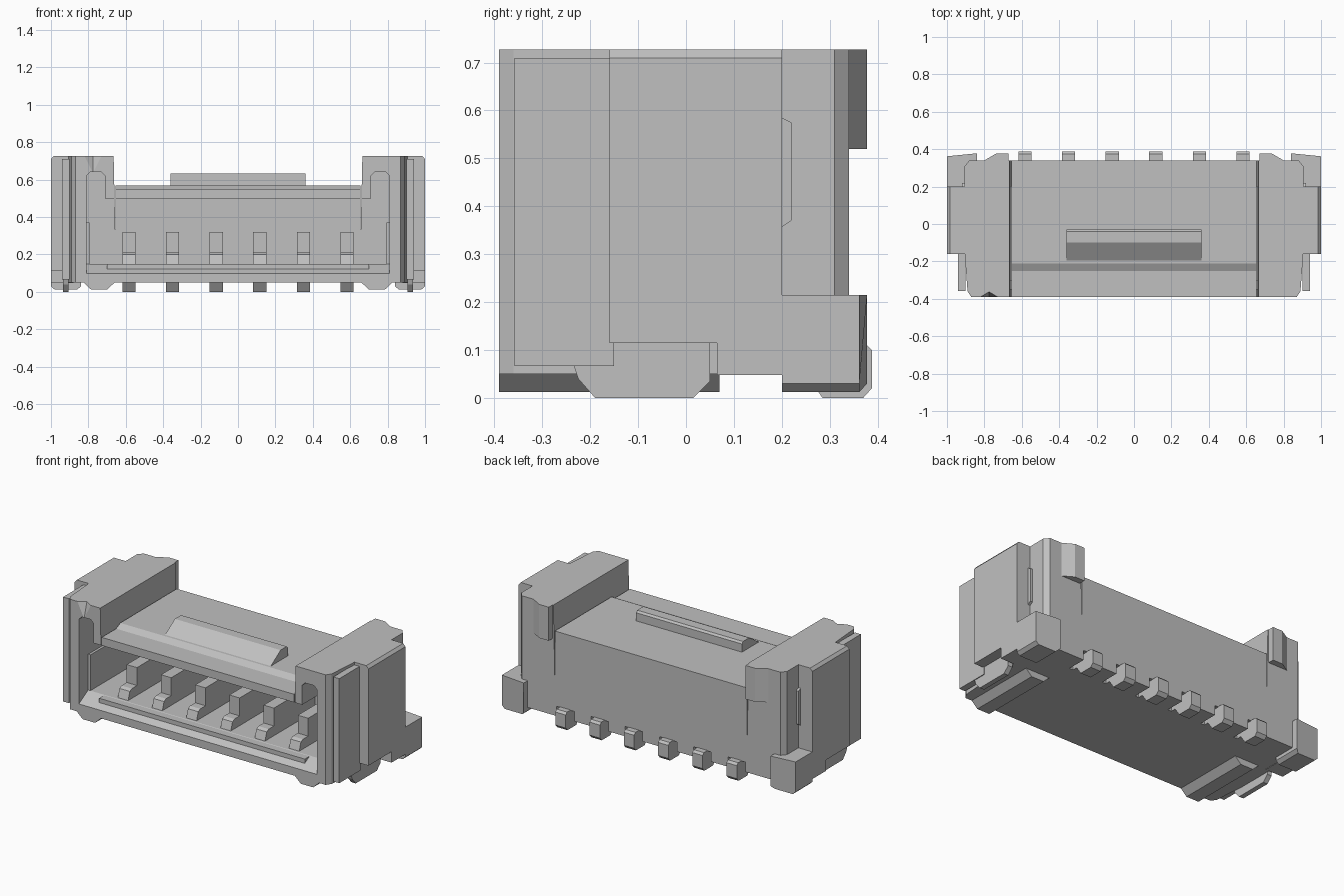
import bpy, bmesh
from mathutils import Vector

if "Cube" in bpy.data.objects:
    bpy.data.objects.remove(bpy.data.objects["Cube"], do_unlink=True)

grey = bpy.data.materials.new("light_grey")
grey.use_nodes = True
COLOUR = (0.53, 0.53, 0.53, 1)
grey.diffuse_color = COLOUR
grey.node_tree.nodes["Principled BSDF"].inputs["Base Color"].default_value = COLOUR


def make(name, bm, mirror=False):
    bmesh.ops.recalc_face_normals(bm, faces=bm.faces)
    me = bpy.data.meshes.new(name)
    bm.to_mesh(me)
    bm.free()
    me.materials.append(grey)
    ob = bpy.data.objects.new(name, me)
    bpy.context.collection.objects.link(ob)
    if mirror:
        ob.modifiers.new("mirror", "MIRROR").use_mirror_merge = False
    return ob


def prism(name, axis, profile, lo, hi, mirror=False, nudge=None):
    """Extrude a profile along an axis; the profile uses the other two axes in order."""
    def place(p, d):
        c = list(p)
        c.insert("xyz".index(axis), d)
        return Vector(c)
    bm = bmesh.new()
    face = bm.faces.new([bm.verts.new(place(p, lo)) for p in profile])
    new = bmesh.ops.extrude_face_region(bm, geom=[face])["geom"]
    step = place((0, 0), hi - lo)
    bmesh.ops.translate(bm, vec=step, verts=[v for v in new if isinstance(v, bmesh.types.BMVert)])
    if nudge:
        for v in bm.verts:
            nudge(v.co)
    return make(name, bm, mirror)


def box(name, x, y, z, mirror=False):
    return prism(name, "z", [(x[0], y[0]), (x[1], y[0]), (x[1], y[1]), (x[0], y[1])], *z, mirror)


def cut(ob, cutters):
    for c in cutters:
        mod = ob.modifiers.new("cut", "BOOLEAN")
        mod.operation, mod.solver, mod.object = "DIFFERENCE", "EXACT", c
    bpy.context.view_layer.update()
    dg = bpy.context.evaluated_depsgraph_get()
    me = bpy.data.meshes.new_from_object(ob.evaluated_get(dg))
    ob.modifiers.clear()
    ob.data = me


# Cutters: the mating cavity, its sloped entry and the notch marking the first pin
half = [(0.81, 0.15), (0.81, 0.62), (0.79, 0.64), (0.73, 0.64), (0.71, 0.62), (0.71, 0.5)]
cavity = prism("cavity_cutter", "y", half + [(-x, z) for x, z in reversed(half)], -0.5, 0.2)
entry = prism("entry_cutter", "x", [(-0.4, 0.093), (-0.4, 0.17), (-0.3, 0.17), (-0.3, 0.15)], -0.81, 0.81)
bm = bmesh.new()
for co in [(-0.825, -0.39, 0.735), (-0.725, -0.39, 0.735), (-0.775, -0.39, 0.635), (-0.775, -0.36, 0.735)]:
    bm.verts.new(co)
bmesh.ops.convex_hull(bm, input=bm.verts)
notch = make("notch_cutter", bm)

# Housing middle: stepped roof, floor and back wall
PINS = [(i - 2.5) * 0.233 for i in range(6)]
middle = prism("housing_middle", "x", [
    (-0.39, 0.05), (0.34, 0.05), (0.34, 0.57), (-0.21, 0.57), (-0.25, 0.55), (-0.39, 0.55)], -0.655, 0.655)
slots = [box("slot_cutter", (x - 0.06, x + 0.06), (0.22, 0.4), (0, 0.11)) for x in PINS]
cut(middle, [cavity, entry] + slots)


# End towers, leaning slightly away from the roof
def lean(co):
    if co.z > 0.6 and co.x < 0.7:
        co.x += 0.015


towers = prism("end_towers", "z", [
    (0.65, -0.39), (0.87, -0.39), (0.89, -0.36), (0.905, -0.16), (0.905, 0.31), (0.88, 0.34),
    (0.65, 0.34)], 0.05, 0.727, True, lean)
cut(towers, [cavity, entry, notch])
for c in [cavity, entry, notch] + slots:
    bpy.data.objects.remove(c, do_unlink=True)

# Roof key and cavity details
prism("roof_key", "x", [(-0.21, 0.56), (-0.1, 0.632), (-0.04, 0.632), (-0.03, 0.62), (-0.03, 0.56)], -0.36, 0.36)
box("entry_step", (-0.7, 0.7), (-0.35, -0.28), (0.1, 0.148))
box("cavity_side_guides", (0.795, 0.82), (-0.3, 0.2), (0.15, 0.37), True)

# Side blocks, back feet, back hooks and bottom rails
prism("side_blocks", "y", [
    (0.88, 0.115), (1, 0.115), (1, 0.71), (0.985, 0.727), (0.88, 0.727)], -0.16, 0.2, True)
box("side_block_base", (0.88, 1), (0.065, 0.2), (0.048, 0.115), True)
prism("back_feet", "y", [
    (0.84, 0.03), (0.86, 0.012), (0.98, 0.012), (1, 0.03), (1, 0.215), (0.84, 0.215)], 0.2, 0.378, True,
    lambda co: setattr(co, "y", 0.362) if co.y > 0.3 and (co.x > 0.99 or co.z < 0.02) else None)
prism("back_hooks", "z", [(0.67, 0.33), (0.67, 0.378), (0.735, 0.378), (0.8, 0.34), (0.8, 0.33)], 0.52, 0.727, True)
prism("bottom_rails", "y", [(0.66, 0.05), (0.7, 0.012), (0.785, 0.012), (0.825, 0.05)], -0.39, 0.07, True)
prism("side_ribs", "x", [(0.19, 0.35), (0.22, 0.37), (0.22, 0.575), (0.19, 0.59)], 0.904, 0.92, True)

# Fitting plates and solder tabs on the ends
box("fitting_plates", (0.9, 0.94), (-0.358, -0.15), (0.067, 0.71), True)
prism("solder_tabs", "x", [
    (-0.235, 0.07), (-0.225, 0.04), (-0.19, 0), (0.015, 0), (0.05, 0.035), (0.05, 0.13), (-0.235, 0.13)],
    0.905, 0.935, True)

# Contact pins: stepped blade inside, soldered leg behind
for x in PINS:
    prism("contact_blade", "x", [
        (-0.29, 0.14), (-0.27, 0.2), (-0.25, 0.21), (-0.2, 0.21), (-0.2, 0.32), (0.21, 0.32), (0.21, 0.14)],
        x - 0.035, x + 0.035)
    prism("contact_leg", "x", [
        (0.21, 0.05), (0.25, 0.05), (0.285, 0), (0.37, 0), (0.388, 0.02), (0.388, 0.1), (0.375, 0.113), (0.21, 0.113)],
        x - 0.035, x + 0.035)
